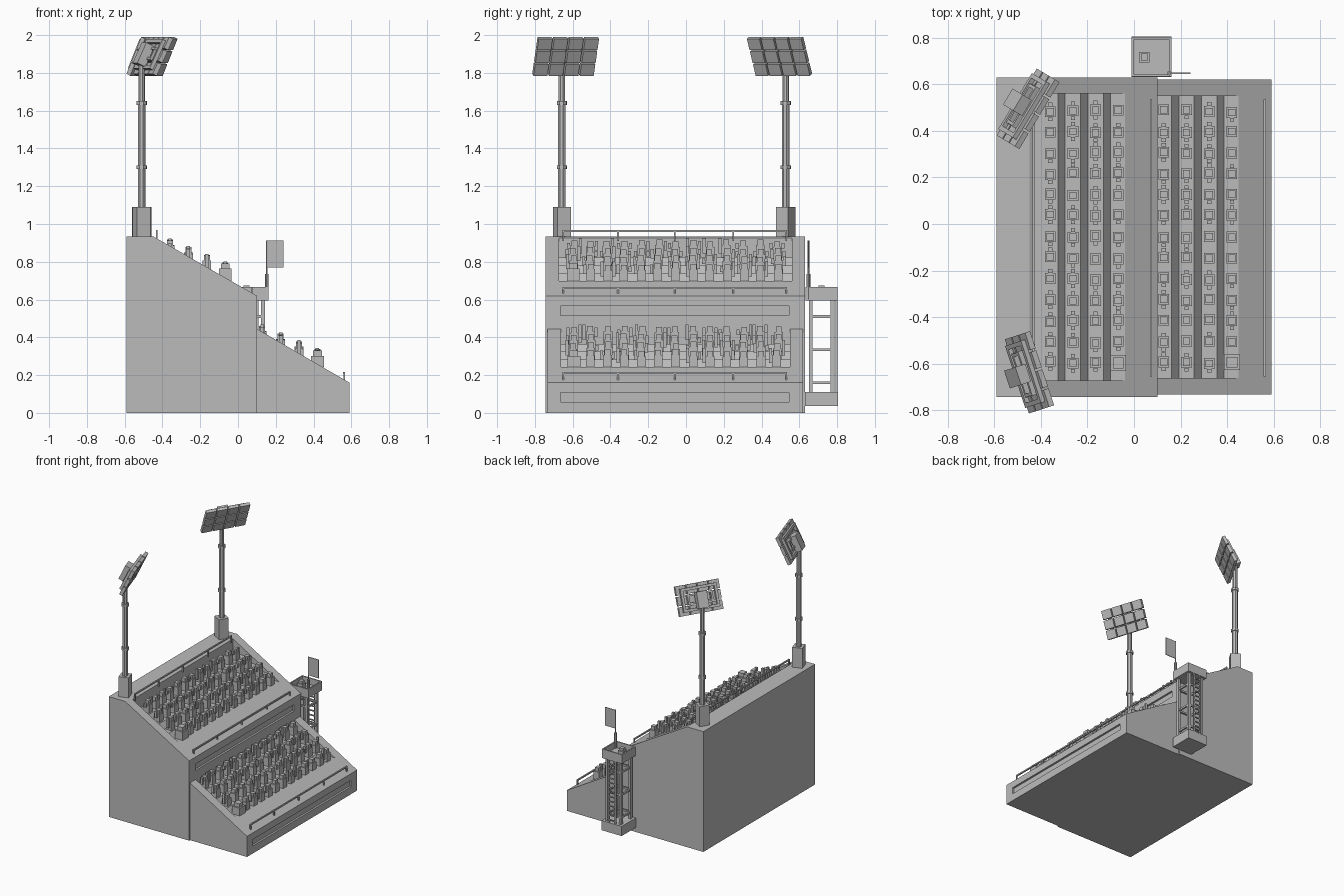
import bpy, bmesh, math, random
from mathutils import Matrix, Vector

random.seed(4)
if "Cube" in bpy.data.objects:
    bpy.data.objects.remove(bpy.data.objects["Cube"])

grey = bpy.data.materials.new("concrete grey")
grey.use_nodes = True
COLOUR = (0.5, 0.5, 0.5, 1)
grey.diffuse_color = COLOUR
grey.node_tree.nodes["Principled BSDF"].inputs["Base Color"].default_value = COLOUR


def finish(name, bm, matrix=Matrix()):
    bmesh.ops.recalc_face_normals(bm, faces=bm.faces)
    mesh = bpy.data.meshes.new(name)
    bm.to_mesh(mesh)
    bm.free()
    mesh.materials.append(grey)
    ob = bpy.data.objects.new(name, mesh)
    ob.matrix_world = matrix
    bpy.context.collection.objects.link(ob)
    return ob


def box(bm, x, y, z, sx, sy, sz):
    """Box centred on x, y, z."""
    m = Matrix.Translation((x, y, z)) @ Matrix.Diagonal((sx, sy, sz, 1))
    bmesh.ops.create_cube(bm, size=1, matrix=m)


def tube(bm, x, y, z0, z1, r, sides=8):
    m = Matrix.Translation((x, y, (z0 + z1) / 2))
    bmesh.ops.create_cone(bm, cap_ends=True, segments=sides, radius1=r,
                          radius2=r, depth=z1 - z0, matrix=m)


def prism(name, profile, y0, y1):
    """Extrude an x-z profile along y."""
    bm = bmesh.new()
    face = bm.faces.new([bm.verts.new((x, y0, z)) for x, z in profile])
    ext = bmesh.ops.extrude_face_region(bm, geom=[face])["geom"]
    verts = [v for v in ext if isinstance(v, bmesh.types.BMVert)]
    bmesh.ops.translate(bm, verts=verts, vec=(0, y1 - y0, 0))
    return finish(name, bm)


def cut(target, cutter):
    mod = target.modifiers.new("cut", "BOOLEAN")
    mod.operation, mod.solver, mod.object = "DIFFERENCE", "EXACT", cutter
    bpy.context.view_layer.objects.active = target
    bpy.ops.object.modifier_apply(modifier=mod.name)
    bpy.data.objects.remove(cutter)


ROWS, SEATS, PITCH, STEP, RISE = 4, 13, 0.0975, 0.033, 0.041


def grandstand(name, profile, y0, y1, well_x, row_x, floor_z, front_x, panel_z):
    # Sloped block
    block = prism(name + "_block", profile, y0, y1)

    # Stepped well for the rows
    steps = [(well_x, floor_z + 0.3), (well_x, floor_z)]
    for i in range(ROWS):
        x, z = row_x + i * PITCH, floor_z - i * RISE
        if i:
            steps.append((x - STEP, z))
        steps.append((x + STEP + (0.2 if i == ROWS - 1 else 0), z))
    steps.append((steps[-1][0], floor_z + 0.3))
    cut(block, prism("well_cutter", steps, y0 + 0.07, y1 - 0.07))

    # Recessed front panel
    bm = bmesh.new()
    box(bm, front_x, -0.06, panel_z, 0.03, 1.21, 0.05)
    cut(block, finish("panel_cutter", bm))

    # Spectators: body, head and sometimes raised arms
    bm = bmesh.new()
    for i in range(ROWS):
        for j in range(SEATS):
            x, z = row_x + i * PITCH, floor_z - i * RISE
            y = 0.485 - j * 0.09 + random.uniform(-0.006, 0.006)
            big = i == ROWS - 1 and j == SEATS - 1
            w = 0.068 if big else 0.046
            h = random.uniform(0.055, 0.068)
            box(bm, x, y, z + h / 2, w, w, h)
            box(bm, x, y, z + h + 0.014, w * 0.68, w * 0.68, 0.028)
            for side in (-1, 1):
                if not big and random.random() < 0.6:
                    box(bm, x, y + side * 0.032, z + 0.062, 0.018, 0.016,
                        random.choice((0.03, 0.05, 0.08)))
    finish(name + "_spectators", bm)


def railing(name, x, ground, top):
    bm = bmesh.new()
    box(bm, x, -0.06, top, 0.01, 1.19, 0.01)
    for y in (-0.65, -0.36, -0.06, 0.25, 0.53):
        box(bm, x, y, (ground + top) / 2 - 0.005, 0.009, 0.009, top - ground + 0.01)
    finish(name, bm)


grandstand("upper_stand", [(-0.59, 0), (-0.59, 0.935), (-0.45, 0.935), (0.1, 0.62), (0.1, 0)],
           -0.743, 0.63, -0.435, -0.36, 0.822, 0.1, 0.54)
grandstand("lower_stand", [(0.1, 0), (0.1, 0.445), (0.59, 0.16), (0.59, 0)],
           -0.732, 0.62, 0.09, 0.128, 0.365, 0.59, 0.083)
railing("back_railing", -0.43, 0.92, 0.962)
railing("upper_railing", 0.073, 0.635, 0.662)
railing("lower_railing", 0.562, 0.175, 0.212)


def floodlight(name, y, yaw):
    # Mast with base and collars
    bm = bmesh.new()
    box(bm, 0, 0, 1.01, 0.075, 0.075, 0.16)
    tube(bm, 0, 0, 1.08, 1.64, 0.021)
    tube(bm, 0, 0, 1.64, 1.86, 0.018)
    for z in (1.3, 1.64):
        tube(bm, 0, 0, z - 0.01, z + 0.01, 0.028)
    turn = Matrix.Translation((-0.51, y, 0)) @ Matrix.Rotation(math.radians(yaw), 4, "Z")
    finish(name + "_mast", bm, turn)

    # Tilted lamp bank on a frame, lamps facing local +x
    bm = bmesh.new()
    for col in range(4):
        for row in range(3):
            box(bm, 0.01, (col - 1.5) * 0.086, (row - 1) * 0.075, 0.025, 0.077, 0.066)
    for s in (-1, 1):
        box(bm, -0.012, 0, s * 0.075, 0.02, 0.28, 0.02)
        box(bm, -0.012, s * 0.13, 0, 0.02, 0.02, 0.15)
        box(bm, -0.016, 0, s * 0.03, 0.025, 0.2, 0.014)
        box(bm, -0.016, s * 0.09, 0, 0.025, 0.014, 0.07)
    box(bm, -0.042, 0, -0.015, 0.05, 0.08, 0.12)
    tilt = Matrix.Translation((0.055, 0, 1.892)) @ Matrix.Rotation(math.radians(25), 4, "Y")
    finish(name + "_lamps", bm, turn @ tilt)


floodlight("near_floodlight", -0.657, 18)
floodlight("far_floodlight", 0.528, -31)

# Lookout tower: footing, legs, braces
TX, TY = 0.075, 0.718
bm = bmesh.new()
box(bm, TX, TY, 0.073, 0.172, 0.175, 0.075)
for sx in (-1, 1):
    for sy in (-1, 1):
        box(bm, TX + sx * 0.058, TY + sy * 0.058, 0.35, 0.02, 0.02, 0.52)
for z in (0.16, 0.335, 0.51):
    for s in (-1, 1):
        box(bm, TX + s * 0.058, TY, z, 0.012, 0.12, 0.014)
        box(bm, TX, TY + s * 0.058, z, 0.12, 0.012, 0.014)
finish("tower_frame", bm)

# Walled platform on top
bm = bmesh.new()
box(bm, TX, TY, 0.607, 0.172, 0.17, 0.022)
for s in (-1, 1):
    box(bm, TX + s * 0.081, TY, 0.632, 0.01, 0.17, 0.068)
    box(bm, TX, TY + s * 0.08, 0.632, 0.172, 0.01, 0.068)
finish("tower_platform", bm)

# Ladder
bm = bmesh.new()
for s in (-1, 1):
    box(bm, TX + s * 0.028, TY + 0.078, 0.35, 0.01, 0.01, 0.52)
for i in range(13):
    box(bm, TX, TY + 0.078, 0.13 + i * 0.036, 0.056, 0.008, 0.008)
finish("tower_ladder", bm)

# Lookout
bm = bmesh.new()
box(bm, 0.045, 0.717, 0.635, 0.045, 0.045, 0.04)
box(bm, 0.045, 0.717, 0.663, 0.03, 0.03, 0.024)
finish("tower_lookout", bm)

# Flag
bm = bmesh.new()
tube(bm, 0.152, 0.648, 0.6, 0.735, 0.01)
tube(bm, 0.152, 0.648, 0.735, 0.912, 0.005)
box(bm, 0.197, 0.648, 0.84, 0.09, 0.005, 0.143)
finish("tower_flag", bm)
